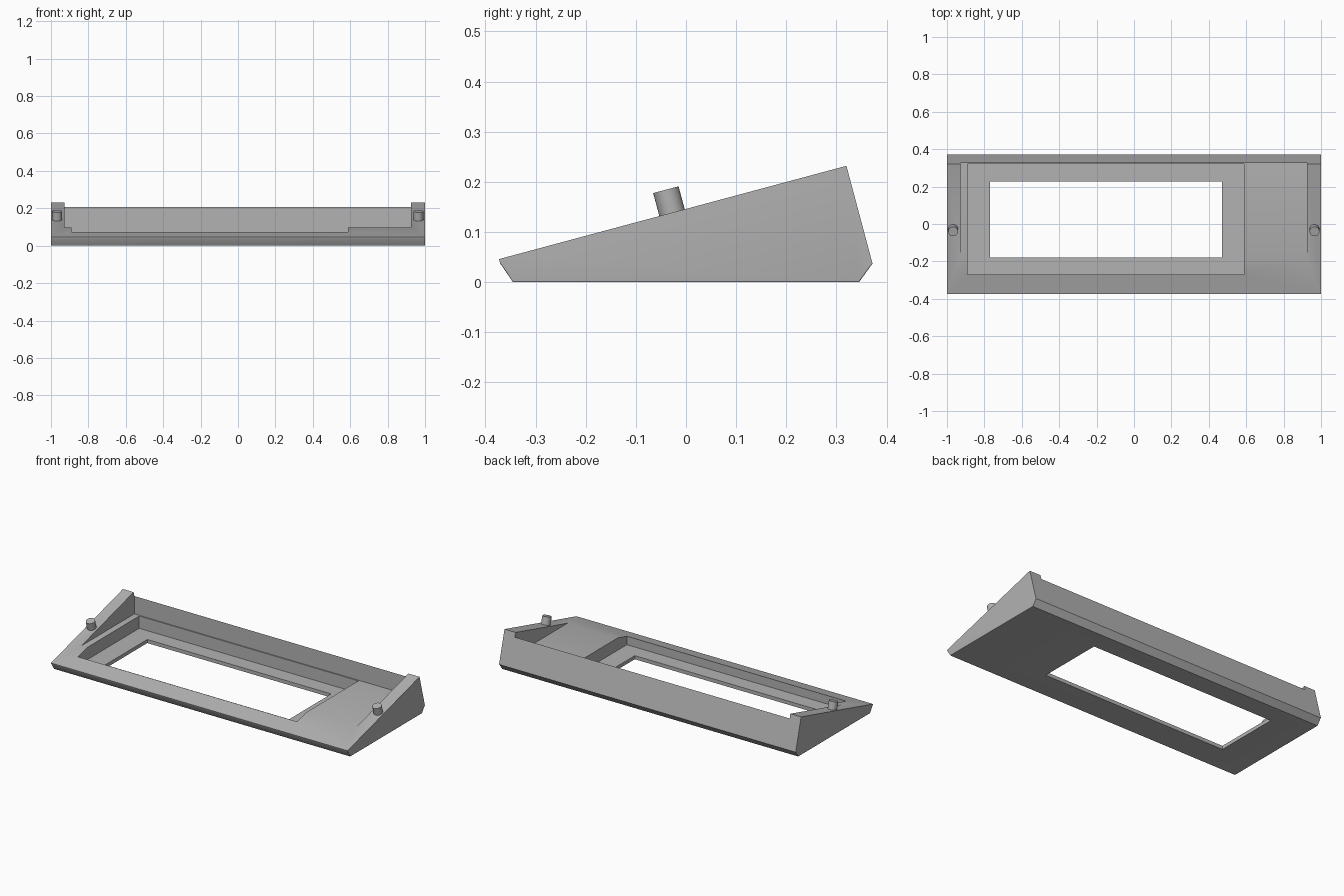
import bpy, bmesh, math
from mathutils import Matrix, Vector

if "Cube" in bpy.data.objects:
    bpy.data.objects.remove(bpy.data.objects["Cube"])

SLOPE = math.radians(15)

grey = bpy.data.materials.new("plain grey")
grey.use_nodes = True
colour = (0.45, 0.45, 0.45, 1)
grey.diffuse_color = colour
grey.node_tree.nodes["Principled BSDF"].inputs["Base Color"].default_value = colour


def make_object(name, bm):
    bmesh.ops.recalc_face_normals(bm, faces=bm.faces)
    mesh = bpy.data.meshes.new(name)
    bm.to_mesh(mesh)
    bm.free()
    mesh.materials.append(grey)
    obj = bpy.data.objects.new(name, mesh)
    bpy.context.collection.objects.link(obj)
    return obj


def make_active(obj):
    bpy.ops.object.select_all(action='DESELECT')
    obj.select_set(True)
    bpy.context.view_layer.objects.active = obj


def cut_box(target, name, low, high):
    low, high = Vector(low), Vector(high)
    bm = bmesh.new()
    bmesh.ops.create_cube(bm, size=1)
    bmesh.ops.scale(bm, vec=high - low, verts=bm.verts)
    bmesh.ops.translate(bm, vec=(low + high) / 2, verts=bm.verts)
    cutter = make_object(name, bm)
    cutter.hide_render = True
    mod = target.modifiers.new(name, 'BOOLEAN')
    mod.operation = 'DIFFERENCE'
    mod.solver = 'EXACT'
    mod.object = cutter
    make_active(target)
    bpy.ops.object.modifier_apply(modifier=name)
    bpy.data.objects.remove(cutter)


# Wedge body: side profile extruded across the width
profile = [(-0.345, 0), (0.345, 0), (0.372, 0.037), (0.32, 0.232), (-0.373, 0.046), (-0.371, 0.038)]
bm = bmesh.new()
face = bm.faces.new([bm.verts.new((-1, y, z)) for y, z in profile])
ext = bmesh.ops.extrude_face_region(bm, geom=[face])
bmesh.ops.translate(bm, vec=(2, 0, 0), verts=[v for v in ext["geom"] if isinstance(v, bmesh.types.BMVert)])
bmesh.ops.recalc_face_normals(bm, faces=bm.faces)

# Rounded lower edges on both ends
lower = [e for e in bm.edges
         if abs(e.verts[0].co.x - e.verts[1].co.x) < 0.01
         and all(v.co.z < 0.04 for v in e.verts)]
bmesh.ops.bevel(bm, geom=lower, offset=0.022, segments=4, profile=0.5, affect='EDGES', clamp_overlap=True)
body = make_object("wedge_frame", bm)

# Level pocket, deeper recess and through opening
cut_box(body, "pocket_cutter", (-0.928, -0.5, 0.097), (0.925, 0.327, 0.5))
cut_box(body, "recess_cutter", (-0.89, -0.27, 0.022), (0.588, 0.32, 0.5))
cut_box(body, "opening_cutter", (-0.77, -0.178, -0.1), (0.47, 0.226, 0.5))
make_active(body)
bpy.ops.object.shade_smooth_by_angle(angle=math.radians(30))

# Pegs standing square to the sloping rails
for side, x in (("right", -0.967), ("left", 0.965)):
    bm = bmesh.new()
    bmesh.ops.create_cone(bm, cap_ends=True, segments=32, radius1=0.0262, radius2=0.0262, depth=0.066)
    bmesh.ops.translate(bm, vec=(0, 0, 0.014), verts=bm.verts)
    tilt = Matrix.Translation((x, -0.028, 0.139)) @ Matrix.Rotation(SLOPE, 4, 'X')
    bmesh.ops.transform(bm, matrix=tilt, verts=bm.verts)
    peg = make_object(side + "_peg", bm)
    make_active(peg)
    bpy.ops.object.shade_smooth_by_angle(angle=math.radians(30))
